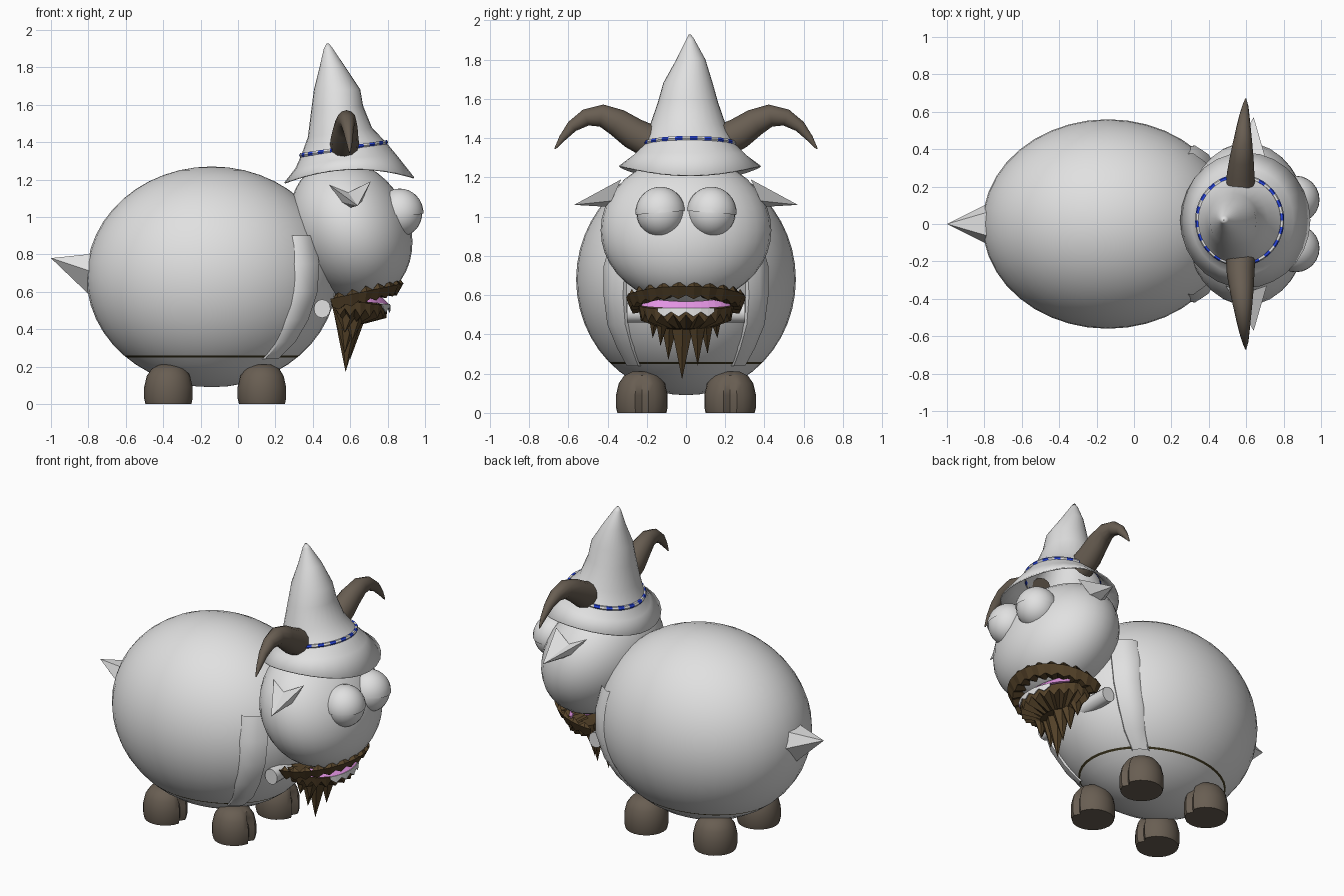
import bpy, bmesh, math
from math import sin, cos, pi, radians, sqrt
from mathutils import Vector, Matrix

if "Cube" in bpy.data.objects:
    bpy.data.objects.remove(bpy.data.objects["Cube"])


def material(name, rgb):
    m = bpy.data.materials.new(name)
    m.diffuse_color = (*rgb, 1)
    m.use_nodes = True
    m.node_tree.nodes["Principled BSDF"].inputs["Base Color"].default_value = m.diffuse_color
    return m


GREY = material("grey", (0.75, 0.75, 0.75))
HORN = material("horn brown", (0.14, 0.112, 0.085))
HAIR = material("hair brown", (0.09, 0.055, 0.022))
PINK = material("pink", (0.85, 0.33, 0.85))
BLUE = material("blue", (0.02, 0.06, 0.75))
HEM = material("dark hem", (0.05, 0.04, 0.015))


def finish(name, bm, mats, smooth=True):
    bmesh.ops.recalc_face_normals(bm, faces=bm.faces[:])
    me = bpy.data.meshes.new(name)
    bm.to_mesh(me)
    bm.free()
    ob = bpy.data.objects.new(name, me)
    bpy.context.collection.objects.link(ob)
    for m in mats:
        me.materials.append(m)
    if smooth:
        bpy.ops.object.select_all(action='DESELECT')
        ob.select_set(True)
        bpy.context.view_layer.objects.active = ob
        bpy.ops.object.shade_smooth_by_angle(angle=radians(45))
    return ob


def ellipsoid(c, r, seg=32, rings=20):
    bm = bmesh.new()
    bmesh.ops.create_uvsphere(bm, u_segments=seg, v_segments=rings, radius=1)
    bm.transform(Matrix.Translation(c) @ Matrix.Diagonal((*r, 1)))
    return bm


def loft(name, rows, mats, wrap=True, loop=False, caps=True, smooth=True, rule=None):
    """Skin rows of points; wrap closes each row, loop joins last row to first."""
    bm = bmesh.new()
    vs = [[bm.verts.new(p) for p in row] for row in rows]
    n, k = len(rows), len(rows[0])
    for i in range(n if loop else n - 1):
        a, b = vs[i], vs[(i + 1) % n]
        for j in range(k if wrap else k - 1):
            f = bm.faces.new((a[j], a[(j + 1) % k], b[(j + 1) % k], b[j]))
            if rule:
                f.material_index = rule(i)
    if wrap and caps and not loop:
        bm.faces.new(vs[0])
        bm.faces.new(vs[-1])
    return finish(name, bm, mats, smooth)


def solidify(ob, t):
    m = ob.modifiers.new("thickness", 'SOLIDIFY')
    m.thickness = t
    m.offset = 0


def cone(name, base, tip, mat, smooth=False):
    bm = bmesh.new()
    vs = [bm.verts.new(p) for p in base]
    t = bm.verts.new(tip)
    for i in range(len(vs)):
        bm.faces.new((vs[i], vs[(i + 1) % len(vs)], t))
    bm.faces.new(vs)
    return finish(name, bm, [mat], smooth)


# Round body with a thin dark hem line
BC, BR = Vector((-0.14, 0, 0.68)), Vector((0.67, 0.56, 0.59))
bm = ellipsoid(BC, BR, 40, 24)
for z in (0.25, 0.259):
    bmesh.ops.bisect_plane(bm, geom=bm.verts[:] + bm.edges[:] + bm.faces[:],
                           plane_co=(0, 0, z), plane_no=(0, 0, 1))
for f in bm.faces:
    f.material_index = int(0.25 < f.calc_center_median().z < 0.259)
finish("body", bm, [GREY, HEM])

# Raised lapels on the chest: (z, inner y, outer y)
LAPEL = [(0.24, 0.23, 0.30), (0.33, 0.26, 0.35), (0.45, 0.29, 0.40),
         (0.6, 0.30, 0.42), (0.75, 0.29, 0.42), (0.9, 0.25, 0.38)]
for s, side in ((-1, "right"), (1, "left")):
    rows = []
    for z, yi, yo in LAPEL:
        row = []
        for u, k in ((0, 0.98), (0.1, 1.03), (0.5, 1.05), (0.9, 1.03), (1, 0.98)):
            y = yi + (yo - yi) * u
            q = 1 - (y / BR.y) ** 2 - ((z - BC.z) / BR.z) ** 2
            x = BR.x * sqrt(max(q, 0.02))
            row.append((BC.x + x * k, s * y * k, z))
        rows.append(row)
    loft("lapel_" + side, rows, [GREY], wrap=False)

# Bar across the chest
loft("chest_bar", [[(0.45 + 0.045 * cos(a * pi / 6), y, 0.51 + 0.05 * sin(a * pi / 6))
                    for a in range(12)] for y in (-0.3, 0.3)], [GREY])

# Tail
cone("tail", [(-0.77, 0, 0.56), (-0.76, 0.12, 0.70), (-0.76, 0.07, 0.805),
              (-0.76, -0.07, 0.805), (-0.76, -0.12, 0.70)], (-1, 0, 0.78), GREY)

# Four hooves with a cleft at the front
HOOF = [(0, 0.125), (0.03, 0.132), (0.09, 0.132), (0.15, 0.118), (0.19, 0.09), (0.21, 0.05)]
for x, fb in ((-0.37, "rear"), (0.13, "front")):
    for y, side in ((-0.225, "right"), (0.225, "left")):
        rows = []
        for z, r in HOOF:
            row = []
            for a in range(24):
                k = r * (0.8 if a == 0 and z < 0.16 else 1)
                row.append((x + k * cos(a * pi / 12), y + k * sin(a * pi / 12), z))
            rows.append(row)
        loft(f"hoof_{fb}_{side}", rows, [HORN])

# Head, leaning forward at the chin
bm = ellipsoid((0.6, 0, 0.93), (0.325, 0.435, 0.375))
for v in bm.verts:
    v.co.x -= 0.15 * (v.co.z - 0.95)
finish("head", bm, [GREY])

# Eyes with upper lids, ears and horns
HORN_PATH = [(0.57, 0.19, 1.385, 0.085), (0.57, 0.27, 1.425, 0.08), (0.575, 0.35, 1.48, 0.07),
             (0.58, 0.43, 1.515, 0.057), (0.585, 0.51, 1.505, 0.043), (0.59, 0.58, 1.46, 0.03),
             (0.595, 0.63, 1.40, 0.018), (0.597, 0.668, 1.345, 0.004)]
for s, side in ((-1, "right"), (1, "left")):
    c = (0.865, s * 0.13, 1.02)
    finish("eye_" + side, ellipsoid(c, (0.12, 0.122, 0.125), 24, 16), [GREY])
    bm = ellipsoid(c, (0.127, 0.128, 0.132), 24, 16)
    bmesh.ops.bisect_plane(bm, geom=bm.verts[:] + bm.edges[:] + bm.faces[:],
                           plane_co=c, plane_no=(0, s * 0.08, 1), clear_inner=True)
    finish("eyelid_" + side, bm, [GREY])
    cone("ear_" + side, [(0.49, s * 0.33, 1.17), (0.59, s * 0.37, 1.13), (0.71, s * 0.33, 1.19),
                         (0.66, s * 0.38, 1.08), (0.60, s * 0.40, 1.05), (0.55, s * 0.38, 1.08)],
         (0.64, s * 0.57, 1.06), GREY)
    rows = []
    for i, (x, y, z, r) in enumerate(HORN_PATH):
        p, q = HORN_PATH[max(i - 1, 0)], HORN_PATH[min(i + 1, len(HORN_PATH) - 1)]
        d = Vector((0, q[1] - p[1], q[2] - p[2])).normalized()
        rows.append([(x + r * 0.92 * cos(a * pi / 6), s * (y - d.z * r * sin(a * pi / 6)),
                      z + d.y * r * sin(a * pi / 6)) for a in range(12)])
    loft("horn_" + side, rows, [HORN])


# Pointed hat: (cx, cy, cz, rx, ry, slope along x, lift at the sides)
def hat_ring(cx, cy, cz, rx, ry, slope, lift, n=28):
    return [(cx + rx * cos(t), cy + ry * sin(t), cz + slope * rx * cos(t) + lift * sin(t) ** 2)
            for t in (2 * pi * a / n for a in range(n))]


HAT = [(0.595, 0.02, 1.195, 0.345, 0.36, 0.04, 0.06), (0.58, 0.02, 1.29, 0.27, 0.285, 0.12, 0.02),
       (0.565, 0.02, 1.365, 0.222, 0.23, 0.15, 0), (0.545, 0.01, 1.45, 0.168, 0.195, 0.15, 0),
       (0.53, 0.01, 1.58, 0.135, 0.15, 0.1, 0), (0.53, 0.01, 1.68, 0.12, 0.122, 0, 0),
       (0.505, 0.025, 1.80, 0.065, 0.07, 0, 0), (0.483, 0.022, 1.90, 0.02, 0.018, 0, 0),
       (0.48, 0.02, 1.925, 0.003, 0.003, 0, 0)]
hat = loft("hat", [hat_ring(*r) for r in HAT], [GREY], caps=False)
solidify(hat, 0.008)

# Striped cord around the hat
N = 80
inner = hat_ring(0.565, 0.02, 1.365, 0.214, 0.222, 0.15, 0, N)
outer = hat_ring(0.565, 0.02, 1.365, 0.238, 0.246, 0.15, 0, N)
rows = []
for a, b in zip(inner, outer):
    a, b = Vector(a), Vector(b)
    m, h = (a + b) / 2, (b - a) / 2
    rows.append([m + h * cos(k * pi / 3) + Vector((0, 0, 0.013 * sin(k * pi / 3))) for k in range(6)])
loft("hat_cord", rows, [BLUE, GREY], loop=True, rule=lambda i: (i // 2) % 2)


# Mouth strips that follow an arc around the muzzle
def arc(t, rx, ry, z):
    return (0.6 + rx * cos(t), ry * sin(t), z)


def angles(deg, n):
    return [radians(-deg + 2 * deg * i / n) for i in range(n + 1)]


# Jagged moustache
rows = [[], [], [], []]
for i, t in enumerate(angles(112, 28)):
    z = 0.585 + 0.06 * cos(t)
    jag = 0.028 if i % 2 else -0.005
    rows[0].append(arc(t, 0.265, 0.29, z + jag))
    rows[1].append(arc(t, 0.285, 0.305, z))
    rows[2].append(arc(t, 0.25, 0.28, z - 0.045 - (0.02 if i % 2 else 0)))
    rows[3].append(arc(t, 0.12, 0.14, z - 0.04))
loft("moustache", rows, [HAIR], wrap=False, smooth=False)

# Pink lower lip
A = angles(66, 14)
lip = loft("lip", [[arc(t, 0.17, 0.23, 0.61 - 0.045 * cos(t)) for t in A],
                   [arc(t, 0.205, 0.245, 0.555 - 0.02 * cos(t)) for t in A],
                   [arc(t, 0.05, 0.1, 0.56) for t in A]], [PINK], wrap=False, smooth=False)
solidify(lip, 0.008)

# Teeth below the lip
A = angles(36, 8)
teeth = loft("teeth", [[arc(t, 0.21, 0.245, 0.535) for t in A],
                       [arc(t, 0.213, 0.245, 0.49 if i % 2 else 0.515) for i, t in enumerate(A)]],
             [GREY], wrap=False, smooth=False)
solidify(teeth, 0.006)

# Lower jaw with jagged hair
A = angles(115, 28)
rows = [[arc(t, 0.1, 0.14, 0.55) for t in A],
        [arc(t, 0.2, 0.245, 0.55 - 0.025 * cos(t)) for t in A],
        [arc(t, 0.195, 0.23, (0.47 if i % 2 else 0.51) - 0.01 * cos(t)) for i, t in enumerate(A)],
        [arc(t, 0.08, 0.12, 0.43) for t in A],
        [arc(t, 0.005, 0.005, 0.42) for t in A]]
loft("jaw_hair", rows, [HAIR], wrap=False, smooth=False)

# Beard made of hanging locks: (x, y, tip z, half width)
LOCKS = [(0.575, -0.02, 0.17, 0.09), (0.60, 0.06, 0.24, 0.075), (0.57, -0.09, 0.27, 0.075),
         (0.585, 0.11, 0.30, 0.065), (0.61, -0.13, 0.34, 0.06), (0.57, 0.16, 0.38, 0.06),
         (0.57, -0.17, 0.38, 0.055)]
for i, (x, y, z, w) in enumerate(LOCKS):
    base = [(x + 0.02 + 0.095 * cos(a * pi / 3), y * 0.9 + w * sin(a * pi / 3), 0.55) for a in range(6)]
    cone(f"beard_lock_{i + 1}", base, (x, y, z), HAIR)
